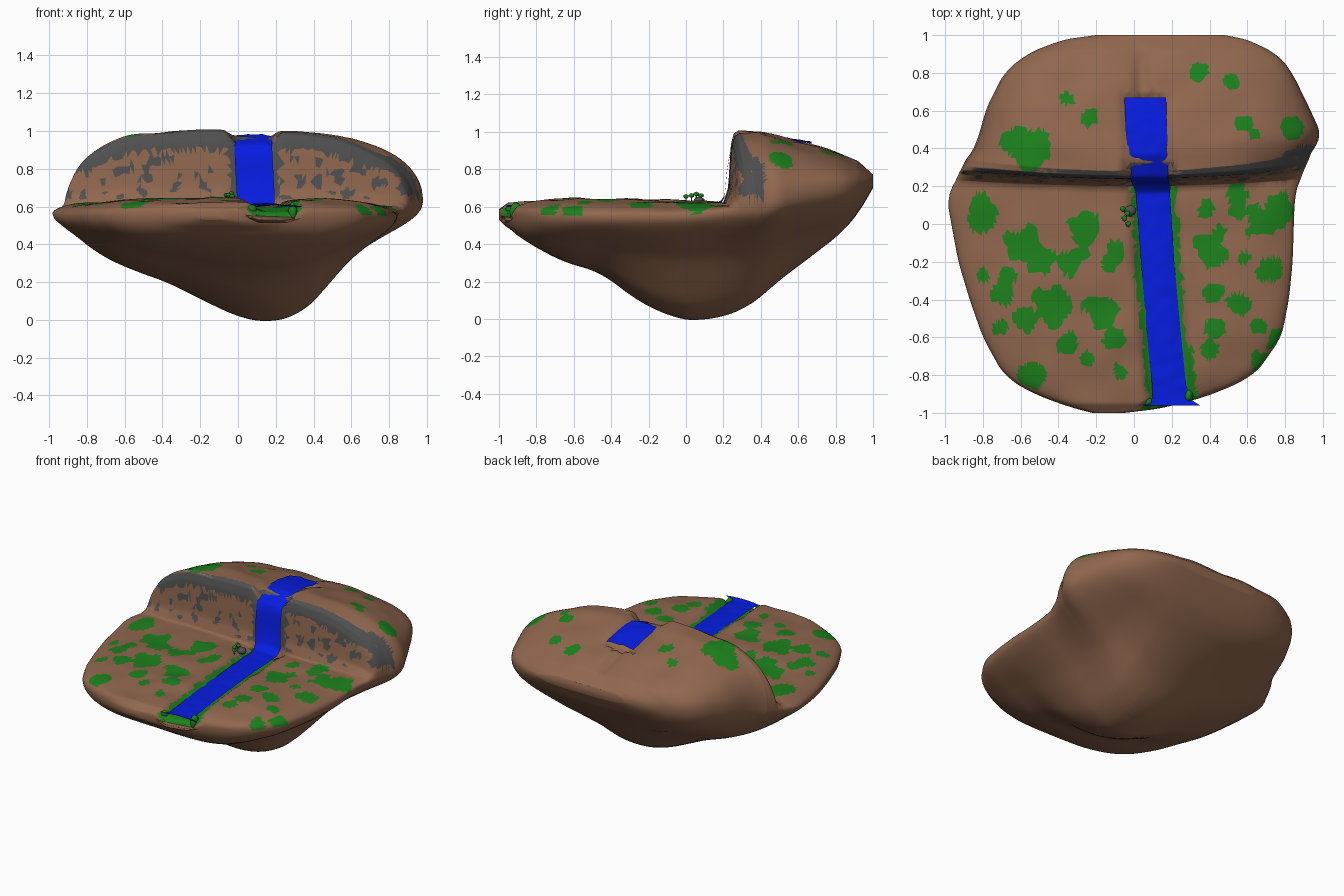
import bpy, bmesh, math, random
from mathutils import Vector, noise

random.seed(4)
if "Cube" in bpy.data.objects:
    bpy.data.objects.remove(bpy.data.objects["Cube"])


def material(name, rgb):
    mat = bpy.data.materials.new(name)
    mat.use_nodes = True
    mat.diffuse_color = (*rgb, 1)
    mat.node_tree.nodes["Principled BSDF"].inputs["Base Color"].default_value = (*rgb, 1)
    return mat


EARTH = material("brown earth", (0.28, 0.135, 0.077))
GRASS = material("green grass", (0.012, 0.22, 0.012))
STONE = material("grey stone", (0.08, 0.08, 0.08))
WATER = material("blue water", (0.002, 0.012, 0.75))


def lerp_points(pts, v, col=1):
    if v <= pts[0][0]:
        return pts[0][col]
    for a, b in zip(pts, pts[1:]):
        if v <= b[0]:
            return a[col] + (b[col] - a[col]) * (v - a[0]) / (b[0] - a[0])
    return pts[-1][col]


def soft(pts, v, col=1, width=.05):
    # rounded version of a point list, exact at both ends
    w = max(0, min(width, (1 - abs(v)) * .8))
    return sum(lerp_points(pts, v + k * w / 3, col) for k in range(-3, 4)) / 7


def add_object(name, bm, mats):
    mesh = bpy.data.meshes.new(name)
    bm.to_mesh(mesh)
    bm.free()
    mesh.shade_smooth()
    for mat in mats:
        mesh.materials.append(mat)
    obj = bpy.data.objects.new(name, mesh)
    bpy.context.collection.objects.link(obj)
    return obj


# Outline: y, left edge, right edge
OUTLINE = [(-1, -.22, -.05), (-.97, -.34, .2), (-.9, -.54, .43), (-.8, -.69, .64), (-.6, -.8, .78),
           (-.4, -.87, .82), (-.2, -.93, .84), (.1, -.99, .85), (.2, -.95, .87), (.3, -.87, .96),
           (.4, -.83, .99), (.6, -.78, .92), (.8, -.69, .84), (.9, -.57, .76), (.97, -.42, .63), (1, -.2, .48)]
# Heights along the length: widest line, ground
RIM = [(-1, .56), (-.5, .55), (0, .55), (.25, .59), (.4, .64), (.8, .71), (1, .73)]
GROUND = [(-1, .585), (-.95, .62), (-.6, .645), (0, .63), (.2, .62), (.225, .7), (.24, .93),
          (.255, .985), (.28, 1.0), (.4, 1.0), (.6, .95), (.8, .89), (.92, .84), (1, .77)]
# Underside: thickness of the outer shelf, then the hanging belly along and across
SHELF = [(-1, .03), (-.95, .08), (-.85, .12), (.1, .13), (.4, .2), (.82, .19), (.92, .14), (1, .03)]
BELLY_Y = [(-.91, 0), (-.8, .12), (-.67, .28), (-.46, .4), (-.245, .77), (-.05, .96), (.08, 1.02),
           (.29, .89), (.5, .57), (.65, .39), (.82, .16), (.92, .05), (1, 0)]
BELLY_X = [(-.92, 0), (-.73, .25), (-.52, .42), (-.37, .53), (-.2, .73), (0, .95), (.16, 1.02),
           (.32, .93), (.45, .68), (.53, .42), (.67, .18), (.87, 0)]
# River: y, centre, half width, height
RIVER = [(-.96, .175, .175, .6), (-.93, .2, .1, .597), (-.85, .185, .09, .6), (-.6, .16, .09, .607),
         (-.2, .125, .088, .607), (.165, .1, .09, .605), (.205, .095, .1, .64), (.222, .085, .1, .82),
         (.245, .08, .1, .92), (.37, .075, .105, .975), (.5, .065, .11, .967), (.67, .06, .11, .938)]
# Grass patches in hundredths: x, y, radius
PATCHES = [(-79, 3, 9), (-57, -10, 9), (-50, -17, 8), (-28, -1, 8), (-31, -18, 8), (-43, -42, 10),
           (-69, -36, 7), (-66, -27, 4), (-79, -28, 4), (-72, -55, 4), (-58, -51, 7), (-18, -47, 9),
           (-12, -16, 6), (-35, -65, 6), (-11, -62, 6), (-54, -80, 7), (-25, -72, 4), (-8, -78, 5),
           (-55, 41, 11), (-65, 43, 5), (-36, 66, 4), (-24, 55, 5), (33, 80, 5), (52, 75, 4), (58, 54, 5),
           (83, 50, 7), (42, -13, 9), (67, 2, 8), (77, 6, 9), (38, 8, 5), (55, 6, 5), (72, -25, 7),
           (42, -36, 5), (56, -42, 6), (42, -54, 5), (40, -67, 5), (65, -55, 4), (77, -62, 6),
           (67, -73, 6), (55, 16, 5), (60, -18, 4), (-15, -53, 4), (64, 47, 3)]


def dome(u, power=4):
    return math.sqrt(max(0, 1 - abs(u) ** power))


def bend(x, s):
    # the cliff sweeps back toward its ends, its brow more than its foot
    brow = max(0, min(1, (s - .2) / .08))
    sweep = .05 + .06 * brow if x > 0 else .04 + .04 * brow
    return sweep * x * x * max(0, 1 - abs(s - .28) / .5)


def surface(u, s):
    left, right = soft(OUTLINE, s, 1), soft(OUTLINE, s, 2)
    x = left + (right - left) * (u + 1) / 2
    return x, s + bend(x, s)


def top_height(u, s, x):
    rim = soft(RIM, s, width=.12)
    power = 5 if s < .2 or u < 0 else 3
    z = rim + (lerp_points(GROUND, s) - rim) * dome(u, power)
    # river bed and the narrow gully behind the spring
    bed = math.exp(-((x - lerp_points(RIVER, s)) / .122) ** 6)
    z -= bed * (.045 if s < .2 else .085 if s < .32 else .035 if s < .68 else 0)
    if .6 < s < .95:
        z -= .03 * math.exp(-((x - .04) / .04) ** 2) * min(1, (.95 - s) / .15)
    return z + .014 * noise.noise(Vector((x * 5, s * 5, 2))) * dome(u)


def under_height(u, s, x):
    shelf = soft(SHELF, s) * dome(u)
    belly = soft(BELLY_X, x, width=.08) * soft(BELLY_Y, s, width=.08)
    return soft(RIM, s, width=.12) - shelf - .44 * belly * dome(u, 8)


# Island: closed sections lofted from front to back
COLS, ROWS = 100, 96
stations = [-math.cos(math.pi * i / ROWS) for i in range(ROWS + 1)]
stations = sorted([s for s in stations if not .19 < s < .29] + [.2 + .003 * k for k in range(30)])
across = []
for j in range(COLS + 1):
    v = 2 * j / COLS - 1
    across.append(.45 * v + .55 * math.sin(math.pi * v / 2))

bm = bmesh.new()
rings = []
for s in stations:
    ring = []
    shake = .0006 if .16 < s < .32 else .008 * math.sqrt(1 - s * s)
    for j, u in enumerate(across):
        ju, js = u, s
        if abs(s) < .98 and 0 < j < COLS:
            ju += random.uniform(-.006, .006) * dome(u)
            js += random.uniform(-shake, shake)
        x, y = surface(ju, js)
        ring.append(bm.verts.new((x, y, top_height(ju, js, x))))
    for u in reversed(across[1:-1]):
        x, y = surface(u, s)
        ring.append(bm.verts.new((x, y, under_height(u, s, x))))
    rings.append(ring)
for a, b in zip(rings, rings[1:]):
    for j in range(len(a)):
        k = (j + 1) % len(a)
        bm.faces.new((a[j], a[k], b[k], b[j]))
bm.faces.new(rings[0])
bm.faces.new(rings[-1])
bmesh.ops.triangulate(bm, faces=bm.faces[:])
bmesh.ops.recalc_face_normals(bm, faces=bm.faces[:])


def ground_colour(face):
    c, n = face.calc_center_median(), face.normal
    if c.z < .52:
        return 0
    # rocky cliff: solid band under the brow, broken stones lower down
    if c.x > .86 and .25 < c.y < .42 and c.z > .66:
        return 2
    if n.y < -.4 and .19 < c.y < .42 and c.z > .64:
        grain = noise.noise(Vector((c.x * 15 + c.z * 6, 3, c.z * 17 - c.x * 5)))
        brow = .9 - .3 * max(0, c.x - .4) - .4 * max(0, -c.x - .55)
        ends = c.x > .9 or abs(c.x - .085) < .13
        return 2 if ends or c.z > brow + .03 * grain or grain > .22 else 0
    if n.z < .25:
        return 0
    # grassy river banks
    side = c.x - lerp_points(RIVER, c.y)
    wide = .145 if side > 0 and c.y < -.65 else .12
    if c.y < .2 and abs(side) < wide + .02 * noise.noise(c * 25):
        return 1
    # scattered patches with ragged edges
    for px, py, r in PATCHES:
        d = math.hypot(c.x - px / 100, c.y - py / 100)
        ragged = noise.noise(Vector((c.x * 9 + c.y * 5, c.y * 9 - c.x * 5, px)))
        if d < r / 100 * (.98 + .7 * ragged):
            return 1
    return 0


for face in bm.faces:
    face.material_index = ground_colour(face)
add_object("floating_island", bm, [EARTH, GRASS, STONE])

# River and waterfall: one ribbon, slightly raised in the middle
bm = bmesh.new()
rows = []
for i in range(131):
    y = -.96 + 1.63 * i / 130
    cx, hw, z = (lerp_points(RIVER, y, c) for c in (1, 2, 3))
    row = []
    for j in range(9):
        v = j / 4 - 1
        ripple = .006 * noise.noise(Vector((v * 3, y * 14, 1)))
        row.append(bm.verts.new((cx + hw * v, y, z + .008 * (1 - v * v) + ripple)))
    rows.append(row)
for a, b in zip(rows, rows[1:]):
    for j in range(8):
        bm.faces.new((a[j], a[j + 1], b[j + 1], b[j]))
add_object("river", bm, [WATER])


def blob(name, place, size, mat):
    bm = bmesh.new()
    bmesh.ops.create_icosphere(bm, subdivisions=2, radius=1)
    for v in bm.verts:
        lump = 1 + .2 * noise.noise(v.co * 2 + Vector(place) * 9)
        v.co = [p + a * b * lump for p, a, b in zip(place, v.co, size)]
    add_object(name, bm, [mat])


def stem(name, x, y, low, high):
    bm = bmesh.new()
    bmesh.ops.create_cone(bm, segments=6, radius1=.004, radius2=.003, depth=high - low, cap_ends=True)
    bmesh.ops.translate(bm, verts=bm.verts[:], vec=(x, y, (low + high) / 2))
    add_object(name, bm, [GRASS])


# Boulder and little bushes beside the pool, grass hanging over the front edge
blob("boulder", (-.02, .07, .63), (.034, .03, .025), STONE)
for i, (x, y, z) in enumerate([(-.06, .08, .66), (-.035, .055, .668), (-.05, .03, .66), (-.03, 0, .655)]):
    blob(f"bush_{i}", (x, y, z), (.015, .015, .012), GRASS)
    stem(f"bush_stem_{i}", x, y, .6, z)
blob("hanging_grass_left", (.07, -.94, .585), (.03, .025, .025), GRASS)
blob("hanging_grass_right", (.29, -.91, .57), (.025, .035, .05), GRASS)
